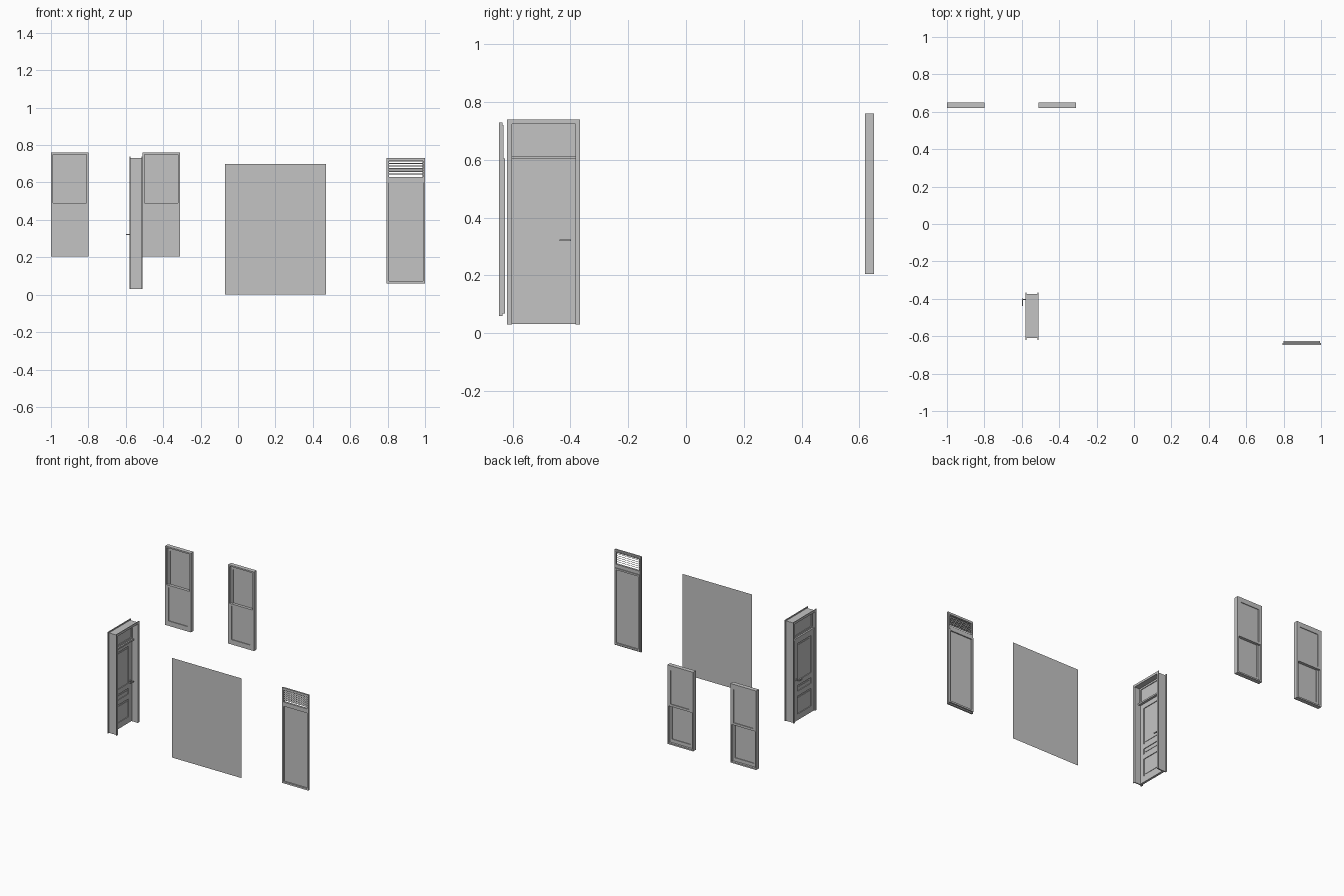
import bpy, bmesh
from mathutils import Matrix, Vector

if "Cube" in bpy.data.objects:
    bpy.data.objects.remove(bpy.data.objects["Cube"])

grey = bpy.data.materials.new("plain_grey")
grey.use_nodes = True
colour = (0.55, 0.55, 0.55, 1)
grey.diffuse_color = colour
grey.node_tree.nodes["Principled BSDF"].inputs["Base Color"].default_value = colour


def finish(name, bm):
    mesh = bpy.data.meshes.new(name)
    bm.to_mesh(mesh)
    bm.free()
    mesh.materials.append(grey)
    obj = bpy.data.objects.new(name, mesh)
    bpy.context.collection.objects.link(obj)
    return obj


def add_box(bm, x, y, z, tilt=0):
    """Box from three (low, high) ranges, optionally tilted about x."""
    size = Vector([r[1] - r[0] for r in (x, y, z)])
    mid = Vector([(r[0] + r[1]) / 2 for r in (x, y, z)])
    m = Matrix.Translation(mid) @ Matrix.Rotation(tilt, 4, 'X') @ Matrix.Diagonal((*size, 1))
    bmesh.ops.create_cube(bm, size=1, matrix=m)


def box(name, x, y, z):
    bm = bmesh.new()
    add_box(bm, x, y, z)
    return finish(name, bm)


def ring(name, across, depth, z, side, top, bottom, facing='y'):
    """Rectangular frame; bottom = 0 leaves it open at the foot."""
    bm = bmesh.new()
    (a, b), (lo, hi) = across, z
    parts = [((a, a + side), z), ((b - side, b), z),
             ((a + side, b - side), (hi - top, hi))]
    if bottom:
        parts.append(((a + side, b - side), (lo, lo + bottom)))
    for span, height in parts:
        if facing == 'y':
            add_box(bm, span, depth, height)
        else:
            add_box(bm, depth, span, height)
    return finish(name, bm)


# Double-hung windows: lower sash in front, upper sash behind
def window(label, x0):
    x1 = x0 + 0.2
    ring(label + "_window_frame", (x0, x1), (0.62, 0.65), (0.205, 0.76), 0.01, 0.01, 0.01)
    inner = (x0 + 0.01, x1 - 0.01)
    glass = (x0 + 0.025, x1 - 0.025)
    ring(label + "_lower_sash", inner, (0.62, 0.635), (0.215, 0.49), 0.016, 0.016, 0.024)
    box(label + "_lower_pane", glass, (0.625, 0.63), (0.235, 0.48))
    ring(label + "_upper_sash", inner, (0.635, 0.65), (0.474, 0.75), 0.016, 0.024, 0.016)
    box(label + "_upper_pane", glass, (0.64, 0.645), (0.485, 0.73))


window("right", -1.0)
window("left", -0.51)

# Wall panel: single flat sheet
bm = bmesh.new()
sheet = Matrix.Translation((0.2, -0.632, 0.35)) @ Matrix.Rotation(1.5708, 4, 'X') \
    @ Matrix.Diagonal((0.54, 0.70, 1, 1))
bmesh.ops.create_grid(bm, x_segments=1, y_segments=1, size=0.5, matrix=sheet)
finish("wall_panel", bm)

# Vented panel: front casing, back casing, pane and louvre slats
ring("vent_panel_casing", (0.795, 1.0), (-0.648, -0.636), (0.06, 0.73), 0.012, 0.016, 0.012)
box("vent_rail", (0.807, 0.988), (-0.646, -0.632), (0.60, 0.63))
ring("vent_panel_back", (0.80, 0.995), (-0.636, -0.626), (0.068, 0.605), 0.012, 0.012, 0.012)
box("vent_panel_pane", (0.805, 0.99), (-0.638, -0.634), (0.07, 0.602))
ring("vent_back_rim", (0.80, 0.995), (-0.636, -0.632), (0.605, 0.72), 0.008, 0.008, 0.01)
bm = bmesh.new()
for i in range(5):
    z = 0.646 + i * 0.014
    add_box(bm, (0.805, 0.99), (-0.645, -0.634), (z - 0.001, z + 0.001), 0.45)
finish("vent_slats", bm)

# Door surround: deep lining with a thin casing on each side
ring("door_lining", (-0.61, -0.375), (-0.577, -0.513), (0.03, 0.732), 0.008, 0.008, 0, 'x')
for label, depth in (("outer", (-0.58, -0.575)), ("inner", (-0.515, -0.51))):
    ring(label + "_door_casing", (-0.62, -0.367), depth, (0.03, 0.74), 0.016, 0.016, 0, 'x')

# Transom over the door
opening = (-0.602, -0.383)
box("transom_bar", (-0.577, -0.54), opening, (0.603, 0.614))
ring("transom_sash", opening, (-0.565, -0.55), (0.614, 0.724), 0.012, 0.012, 0.012, 'x')
box("transom_pane", (-0.56, -0.555), (-0.595, -0.39), (0.62, 0.72))

# Door leaf: stiles and rails around three recessed panels
panels = [(0.075, 0.20), (0.235, 0.275), (0.31, 0.57)]
stile = 0.034
bm = bmesh.new()
leaf = (-0.573, -0.557)
for y in ((opening[0], opening[0] + stile), (opening[1] - stile, opening[1])):
    add_box(bm, leaf, y, (0.032, 0.603))
field = (opening[0] + stile, opening[1] - stile)
edges = [0.032] + [v for p in panels for v in p] + [0.603]
for low, high in zip(edges[::2], edges[1::2]):
    add_box(bm, leaf, field, (low, high))
finish("door_leaf", bm)
for name, (low, high) in zip(("lower", "middle", "upper"), panels):
    box(name + "_door_panel", (-0.568, -0.562), field, (low, high))
    inset = 0.012
    box(name + "_raised_field", (-0.571, -0.559), (field[0] + inset, field[1] - inset),
        (low + inset, high - inset))

# Lever handles on both faces
for label, face, side in (("outer", -0.573, -1), ("inner", -0.557, 1)):
    bm = bmesh.new()
    for radius, length in ((0.008, 0.004), (0.003, 0.025)):
        m = Matrix.Translation((face + side * length / 2, -0.403, 0.322)) \
            @ Matrix.Rotation(1.5708, 4, 'Y')
        bmesh.ops.create_cone(bm, cap_ends=True, segments=12, radius1=radius,
                              radius2=radius, depth=length, matrix=m)
    tip = face + side * 0.024
    add_box(bm, (tip - 0.003, tip + 0.003), (-0.438, -0.398), (0.319, 0.325))
    finish(label + "_door_handle", bm)
